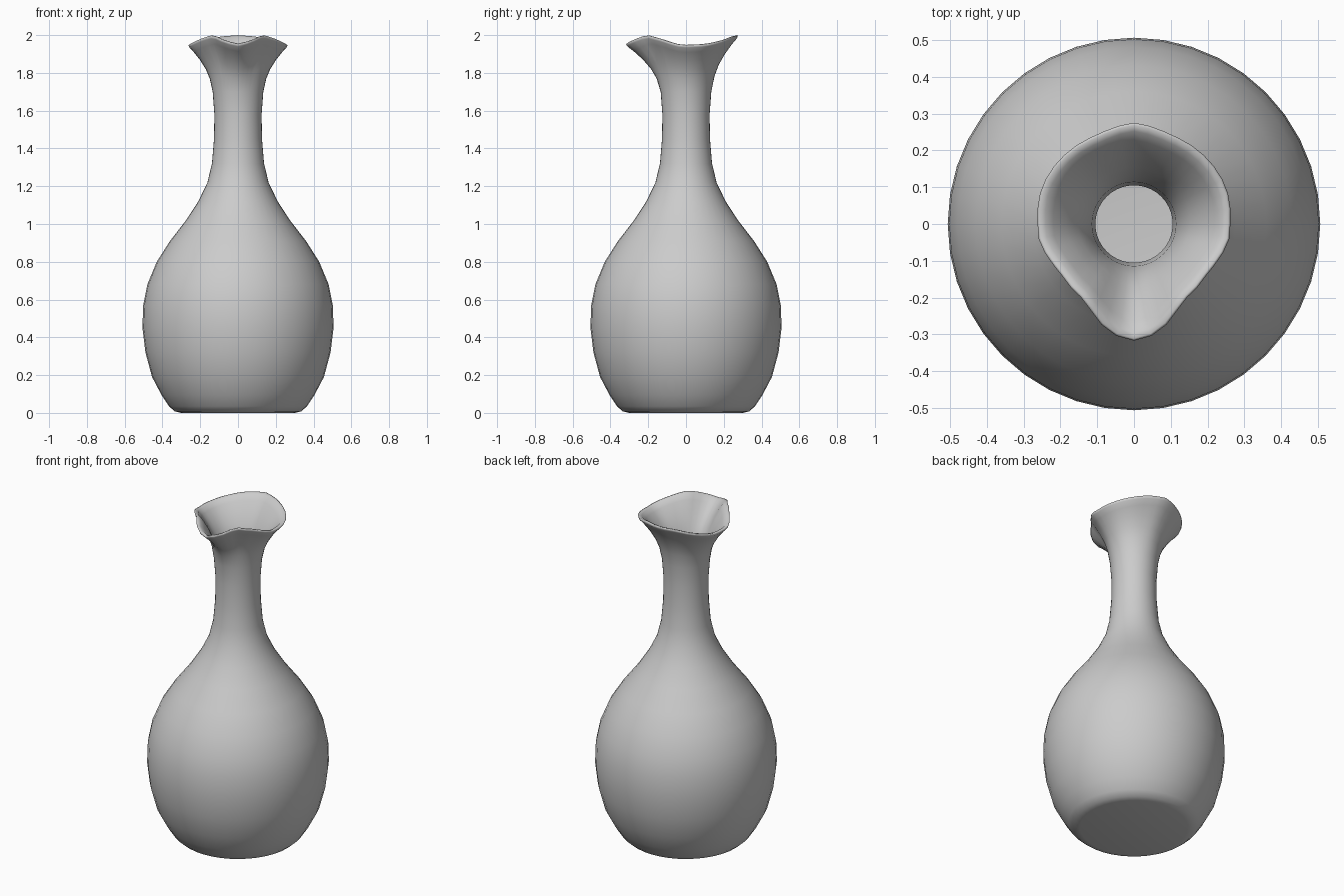
import bpy, bmesh, math

if "Cube" in bpy.data.objects:
    bpy.data.objects.remove(bpy.data.objects["Cube"])

SEG = 40

# Body and neck profile (radius, height)
PROFILE = [(0.30, 0.0), (0.335, 0.008), (0.365, 0.035), (0.405, 0.095), (0.455, 0.19),
           (0.49, 0.32), (0.506, 0.45), (0.502, 0.57), (0.48, 0.68), (0.43, 0.80),
           (0.36, 0.91), (0.275, 1.02), (0.21, 1.12), (0.162, 1.22), (0.138, 1.32),
           (0.127, 1.45), (0.125, 1.58), (0.134, 1.70)]
# Rim shape: (degrees away from the back, radius, height)
RIM = [(0, 0.275, 1.997), (22, 0.262, 1.99), (48, 0.267, 1.966), (68, 0.27, 1.95),
       (90, 0.262, 1.946), (100, 0.262, 1.95), (123, 0.24, 1.978), (148, 0.247, 2.0),
       (168, 0.304, 1.966), (180, 0.317, 1.952)]
# Flare from neck to rim: (outward fraction, upward fraction)
FLARE = [(0.12, 0.28), (0.28, 0.48), (0.52, 0.68), (0.78, 0.85), (0.96, 0.95), (1.0, 1.0)]


def rim_at(deg):
    for (a0, r0, z0), (a1, r1, z1) in zip(RIM, RIM[1:]):
        if deg <= a1 + 1e-6:
            t = (deg - a0) / (a1 - a0)
            return r0 + (r1 - r0) * t, z0 + (z1 - z0) * t
    return RIM[-1][1:]


bm = bmesh.new()


def add_ring(func):
    ring = []
    for i in range(SEG):
        a = 2 * math.pi * i / SEG
        deg = math.degrees(min(a, 2 * math.pi - a))
        r, z = func(deg)
        ring.append(bm.verts.new((-r * math.sin(a), r * math.cos(a), z)))
    return ring


def flare_point(f, g):
    r0, z0 = PROFILE[-1]

    def point(deg):
        R, Z = rim_at(deg)
        return r0 + (R - r0) * f, z0 + (Z - z0) * g
    return point


# Outer skin from base to pinched, wavy lip
rings = [add_ring(lambda d, p=p: p) for p in PROFILE]
rings += [add_ring(flare_point(f, g)) for f, g in FLARE]
for lo, hi in zip(rings, rings[1:]):
    for i in range(SEG):
        j = (i + 1) % SEG
        bm.faces.new((lo[i], lo[j], hi[j], hi[i]))
bm.faces.new(list(reversed(rings[0])))

mesh = bpy.data.meshes.new("vase")
bm.to_mesh(mesh)
bm.free()
vase = bpy.data.objects.new("vase", mesh)
bpy.context.collection.objects.link(vase)

# Hollow wall, grown inward and thinning to a soft lip
count = len(mesh.vertices)
group = vase.vertex_groups.new(name="thickness")
group.add(list(range(count - SEG)), 1.0, 'REPLACE')
group.add(list(range(count - SEG, count)), 0.35, 'REPLACE')
wall = vase.modifiers.new("wall", 'SOLIDIFY')
wall.thickness = 0.02
wall.offset = -1
wall.vertex_group = group.name

bpy.context.view_layer.objects.active = vase
vase.select_set(True)
bpy.ops.object.modifier_apply(modifier="wall")
bpy.ops.object.shade_smooth()
